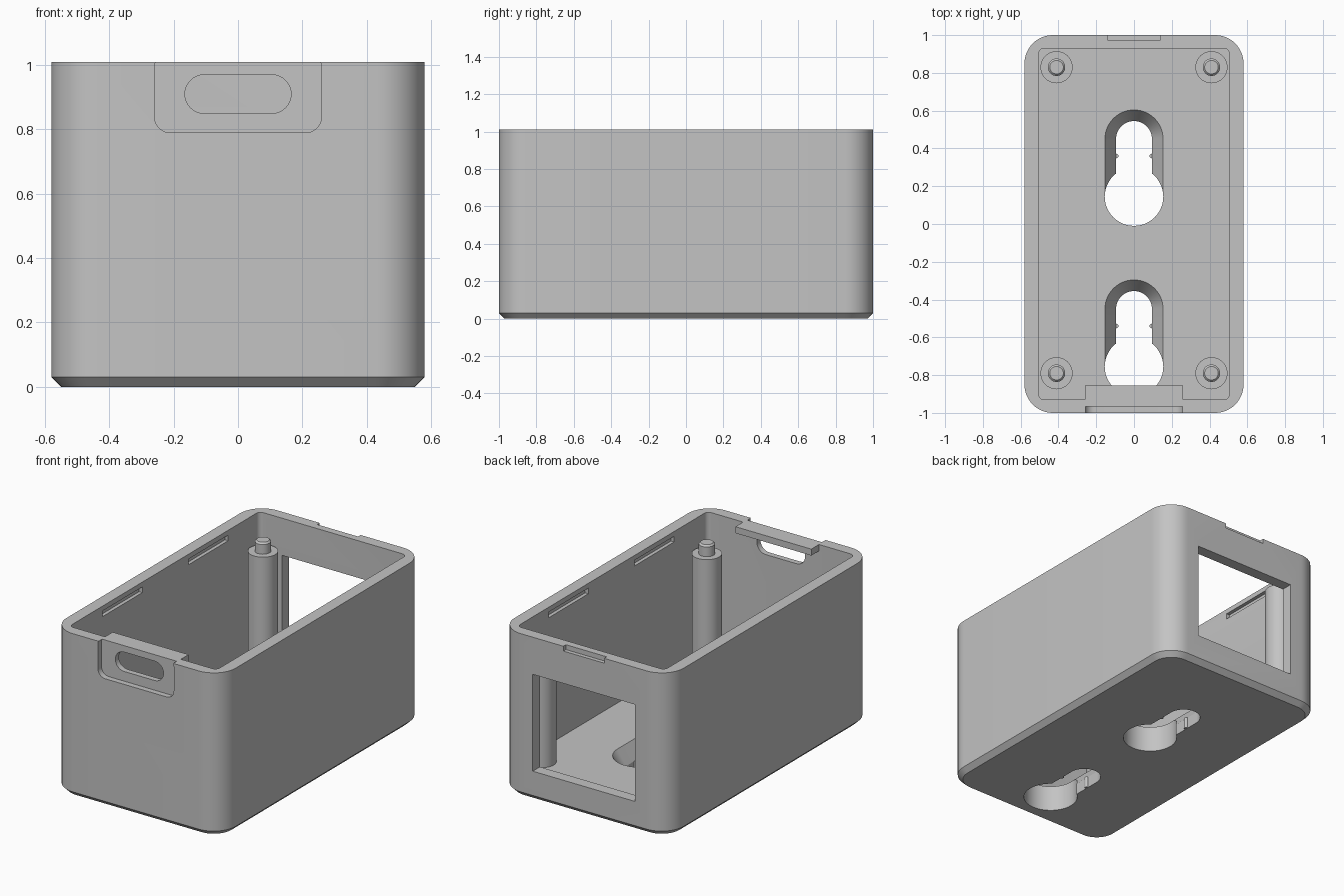
import bpy, bmesh, math
from mathutils import Vector

if "Cube" in bpy.data.objects:
    bpy.data.objects.remove(bpy.data.objects["Cube"], do_unlink=True)

GREY = (0.55, 0.55, 0.55, 1)
mat = bpy.data.materials.new("plain grey")
mat.use_nodes = True
mat.diffuse_color = GREY
bsdf = next(n for n in mat.node_tree.nodes if n.type == 'BSDF_PRINCIPLED')
bsdf.inputs["Base Color"].default_value = GREY

HEIGHT, FLOOR, INNER_Y = 1.01, 0.16, 0.93


def rounded(hx, hy, r, cx=0, cy=0, n=12):
    """Outline of a rounded rectangle; a stadium or circle when r fills it."""
    pts = []
    for q, (sx, sy) in enumerate([(1, 1), (-1, 1), (-1, -1), (1, -1)]):
        for i in range(n + 1):
            a = (q + i / n) * math.pi / 2
            p = Vector((cx + sx * (hx - r) + r * math.cos(a),
                        cy + sy * (hy - r) + r * math.sin(a)))
            if not pts or (p - pts[-1]).length > 1e-5:
                pts.append(p)
    if (pts[0] - pts[-1]).length < 1e-5:
        pts.pop()
    return pts


def loft(name, rings, upright=False):
    """Closed solid through (outline, level) rings, along z or along y."""
    bm = bmesh.new()
    loops = []
    for pts, h in rings:
        loops.append([bm.verts.new((p.x, h, p.y) if upright else (p.x, p.y, h))
                      for p in pts])
    count = len(loops[0])
    for a, b in zip(loops, loops[1:]):
        for i in range(count):
            j = (i + 1) % count
            bm.faces.new((a[i], a[j], b[j], b[i]))
    bm.faces.new(loops[0])
    bm.faces.new(loops[-1])
    return finish(name, bm)


def box(name, x0, x1, y0, y1, z0, z1):
    bm = bmesh.new()
    bmesh.ops.create_cube(bm, size=1)
    for v in bm.verts:
        v.co = ((x0 + x1) / 2 + v.co.x * (x1 - x0),
                (y0 + y1) / 2 + v.co.y * (y1 - y0),
                (z0 + z1) / 2 + v.co.z * (z1 - z0))
    return finish(name, bm)


def finish(name, bm):
    bmesh.ops.recalc_face_normals(bm, faces=bm.faces)
    me = bpy.data.meshes.new(name)
    bm.to_mesh(me)
    bm.free()
    me.materials.append(mat)
    ob = bpy.data.objects.new(name, me)
    bpy.context.collection.objects.link(ob)
    return ob


def smooth(ob):
    bpy.ops.object.select_all(action='DESELECT')
    ob.select_set(True)
    bpy.context.view_layer.objects.active = ob
    bpy.ops.object.shade_smooth_by_angle(angle=math.radians(30))


# Outer shell with a chamfered foot
body = loft("case_body", [(rounded(0.55, 0.97, 0.12), 0),
                          (rounded(0.58, 1, 0.15), 0.03),
                          (rounded(0.58, 1, 0.15), HEIGHT)])

# Main cavity
cavity = rounded(0.505, INNER_Y, 0.03, n=6)
cutters = [loft("cavity_cutter", [(cavity, FLOOR), (cavity, 1.2)])]

# Keyhole mounts: entry hole, narrow slot, countersunk upper part
for y in (0.145, -0.755):
    travel = 0.305
    def stadium(r):
        return rounded(r, travel / 2 + r, r, 0, y + travel / 2)
    entry = rounded(0.155, 0.155, 0.155, 0, y)
    cutters += [
        loft("entry_cutter", [(entry, -0.1), (entry, 0.3)]),
        loft("slot_cutter", [(stadium(0.095), -0.1), (stadium(0.095), 0.3)]),
        loft("countersink_cutter", [(stadium(0.095), 0.07),
                                    (stadium(0.154), FLOOR),
                                    (stadium(0.154), 0.25)])]

# Front finger recess and grip opening
recess = rounded(0.26, 0.125, 0.05, 0, 0.915)
grip = rounded(0.165, 0.06, 0.06, 0, 0.91)
cutters += [loft("recess_cutter", [(recess, -1.1), (recess, -0.965)], True),
            loft("grip_cutter", [(grip, -1.1), (grip, -0.8)], True)]

# Rear window and lid notch
cutters += [box("window_cutter", -0.35, 0.35, 0.85, 1.1, 0.18, 0.78),
            box("notch_cutter", -0.14, 0.14, 0.975, 1.1, 0.98, 1.1)]

# Snap grooves inside the long walls
for side in (-1, 1):
    for y in (-0.41, 0.43):
        x0, x1 = sorted((side * 0.48, side * 0.527))
        cutters.append(box("groove_cutter", x0, x1, y - 0.195, y + 0.195, 0.945, 0.98))

# Carve the shell
for c in cutters:
    c.hide_render = True
    m = body.modifiers.new(c.name, 'BOOLEAN')
    m.operation, m.solver, m.object = 'DIFFERENCE', 'EXACT', c
bpy.context.view_layer.update()
carved = bpy.data.meshes.new_from_object(
    body.evaluated_get(bpy.context.evaluated_depsgraph_get()))
body.modifiers.clear()
body.data = carved
for c in cutters:
    bpy.data.objects.remove(c, do_unlink=True)
smooth(body)

# Ledge behind the front grip
box("grip_ledge", -0.26, 0.26, -0.855, -INNER_Y, 0.97, HEIGHT)

# Corner posts with chamfered locating pins
for x in (-0.41, 0.41):
    for y in (-0.79, 0.83):
        def ring(r):
            return rounded(r, r, r, x, y, 8)
        post = loft("corner_post", [(ring(0.085), FLOOR - 0.01), (ring(0.085), 0.83),
                                    (ring(0.046), 0.83), (ring(0.046), 0.89),
                                    (ring(0.036), 0.90)])
        smooth(post)

# Small retaining nubs in the keyhole slots
for x in (-0.094, 0.094):
    for y in (0.36, -0.54):
        nub = rounded(0.012, 0.012, 0.012, x, y, 4)
        smooth(loft("slot_nub", [(nub, 0.002), (nub, 0.07)]))
